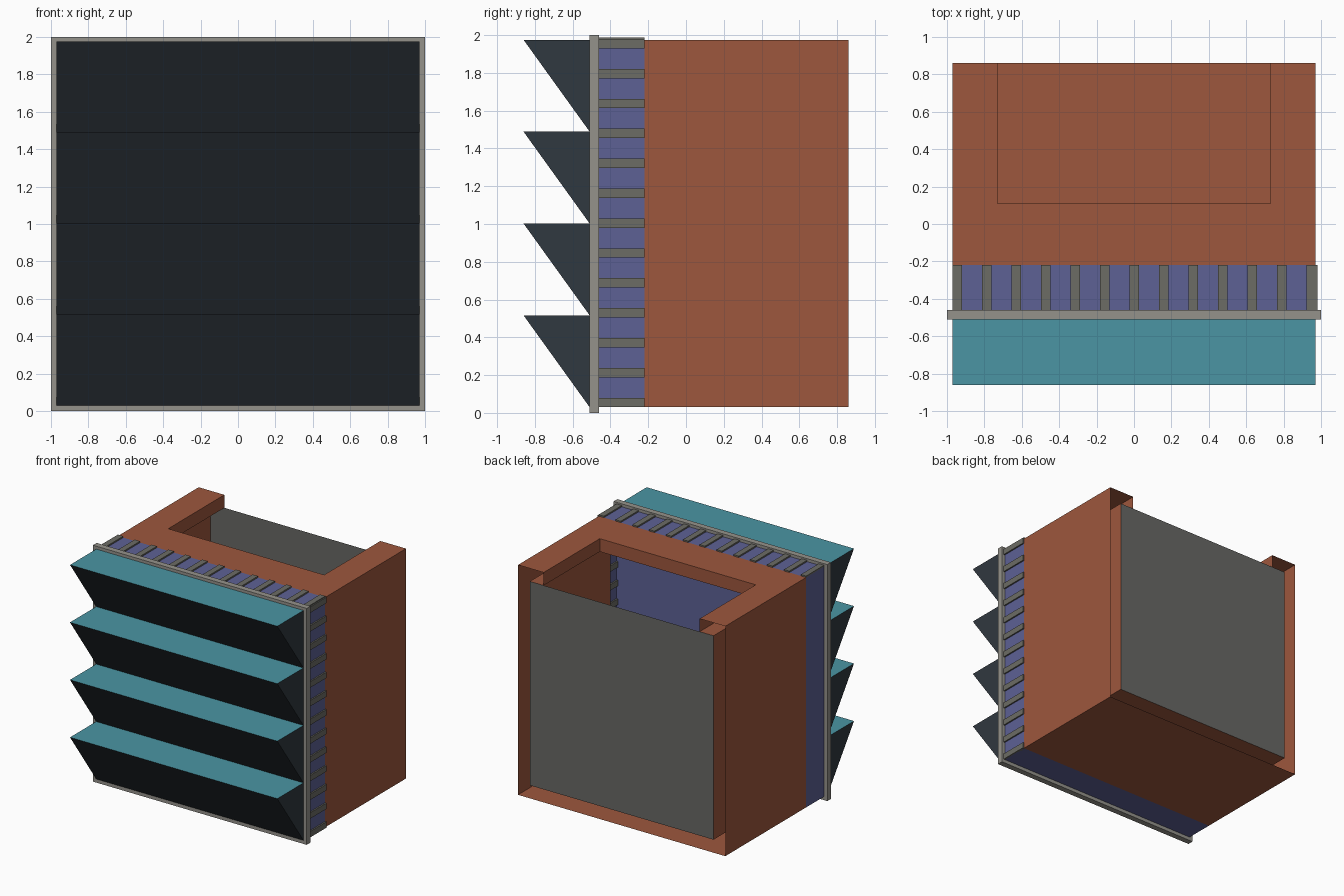
import bpy, bmesh
from mathutils import Vector

if "Cube" in bpy.data.objects:
    bpy.data.objects.remove(bpy.data.objects["Cube"])


def material(name, r, g, b):
    m = bpy.data.materials.new(name)
    m.diffuse_color = (r, g, b, 1)
    m.use_nodes = True
    m.node_tree.nodes["Principled BSDF"].inputs["Base Color"].default_value = m.diffuse_color
    return m


BRICK = material("brick_red", 0.34, 0.095, 0.047)
BLUE = material("slate_blue", 0.11, 0.12, 0.30)
TEAL = material("teal", 0.07, 0.30, 0.37)
DARK = material("charcoal", 0.03, 0.04, 0.05)
RIB = material("rib_grey", 0.15, 0.15, 0.13)
FRAME = material("frame_grey", 0.30, 0.29, 0.26)
PANEL = material("panel_grey", 0.14, 0.14, 0.13)


def finish(name, bm, *mats):
    mesh = bpy.data.meshes.new(name)
    bm.to_mesh(mesh)
    bm.free()
    for m in mats:
        mesh.materials.append(m)
    ob = bpy.data.objects.new(name, mesh)
    bpy.context.collection.objects.link(ob)
    return ob


def box(name, lo, hi, mat):
    bm = bmesh.new()
    bmesh.ops.create_cube(bm, size=1)
    lo, hi = Vector(lo), Vector(hi)
    for v in bm.verts:
        v.co = (lo + hi) / 2 + v.co * (hi - lo)
    return finish(name, bm, mat)


def face(bm, pts):
    return bm.faces.new([bm.verts.new(p) for p in pts])


def sheet(bm, path, offset):
    """Sweep an open path along an offset, making a thin sheet."""
    off = Vector(offset)
    for a, b in zip(path, path[1:]):
        a, b = Vector(a), Vector(b)
        face(bm, [a, b, b + off, a + off])


X, XI = 0.97, 0.86            # outer and inner half widths
Z0, Z1, T = 0.03, 1.975, 0.11  # bottom, top, wall depth
YF, YM, YB = -0.46, -0.22, 0.86
CX, CY = 0.73, 0.11           # cut-out in the top

# double-walled body with open back rim and a U-shaped top
bm = bmesh.new()
for x, lo, hi in ((X, Z0, Z1), (XI, Z0 + T, Z1 - T)):
    sheet(bm, [(-x, YM, hi), (-x, YM, lo), (x, YM, lo), (x, YM, hi)], (0, YB - YM, 0))
    face(bm, [(-x, YM, hi), (x, YM, hi), (x, CY, hi), (-x, CY, hi)])
    for s in (-1, 1):
        face(bm, [(s * CX, CY, hi), (s * x, CY, hi), (s * x, YB, hi), (s * CX, YB, hi)])
sheet(bm, [(-CX, YB, Z1), (-CX, CY, Z1), (CX, CY, Z1), (CX, YB, Z1)], (0, 0, -T))
bmesh.ops.remove_doubles(bm, verts=bm.verts, dist=0.0001)
finish("body_shell", bm, BRICK)

# back panel closing the inner cavity
bm = bmesh.new()
face(bm, [(XI, YB, Z0 + T), (-XI, YB, Z0 + T), (-XI, YB, Z1 - T), (XI, YB, Z1 - T)])
finish("back_panel", bm, PANEL)

# blue collar, open towards the body
bm = bmesh.new()
ring = [(-X, YF, Z0), (X, YF, Z0), (X, YF, Z1), (-X, YF, Z1)]
sheet(bm, ring + ring[:1], (0, YM - YF, 0))
face(bm, [Vector(p) + Vector((0, 0.003, 0)) for p in ring])
finish("collar", bm, BLUE)

# ribs on the top and right side of the collar
for i in range(13):
    x = -0.945 + 0.1577 * i
    z = 0.055 + 0.1583 * i
    box("top_rib", (x - 0.025, YF, Z1 - 0.012), (x + 0.025, YM, Z1 + 0.012), RIB)
    box("side_rib", (X - 0.012, YF, z - 0.025), (X + 0.012, YM, z + 0.025), RIB)

# front plate
box("front_plate", (-1, -0.51, 0), (1, YF, 2), FRAME)

# four wedge louvres with teal tops
step = (Z1 - Z0) / 4
for i in range(4):
    z = Z0 + step * i
    bm = bmesh.new()
    f = face(bm, [(-X, -0.51, z), (-X, -0.86, z + step), (-X, -0.51, z + step)])
    new = bmesh.ops.extrude_face_region(bm, geom=[f])["geom"]
    verts = [v for v in new if isinstance(v, bmesh.types.BMVert)]
    bmesh.ops.translate(bm, verts=verts, vec=(2 * X, 0, 0))
    bmesh.ops.recalc_face_normals(bm, faces=bm.faces)
    bm.normal_update()
    for g in bm.faces:
        g.material_index = 1 if g.normal.z > 0.9 else 0
    finish("louvre", bm, DARK, TEAL)
